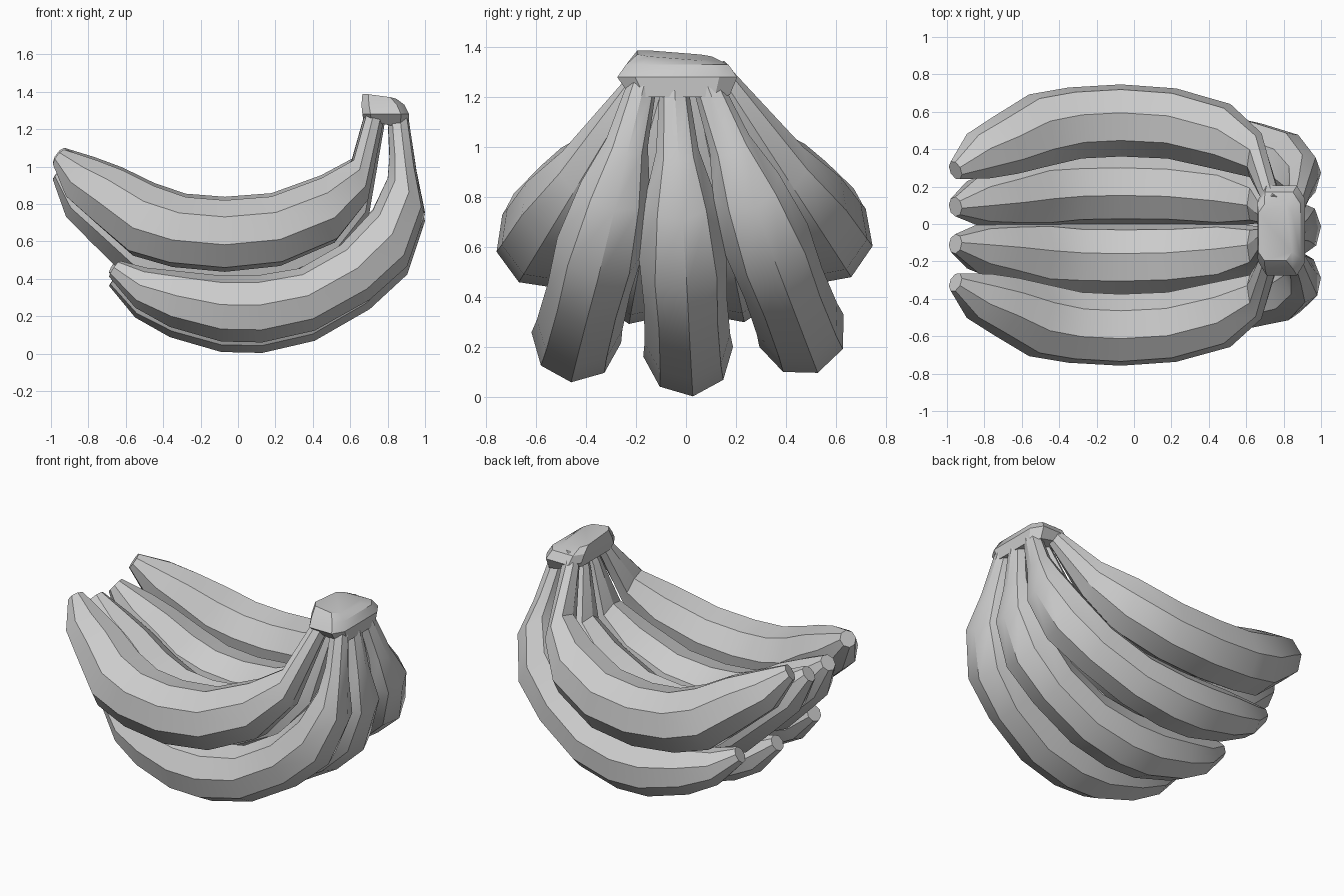
import bpy, bmesh, math
from mathutils import Vector, Matrix

cube = bpy.data.objects.get("Cube")
if cube:
    bpy.data.objects.remove(cube, do_unlink=True)

grey = bpy.data.materials.new("plain grey")
grey.use_nodes = True
colour = (0.6, 0.6, 0.6, 1)
grey.diffuse_color = colour
grey.node_tree.nodes["Principled BSDF"].inputs["Base Color"].default_value = colour
SIDES = 8


def loft(name, rings):
    """Skin a closed tube through rings of points, with flat end caps."""
    bm = bmesh.new()
    loops = [[bm.verts.new(p) for p in ring] for ring in rings]
    n = len(loops[0])
    for a, b in zip(loops, loops[1:]):
        for i in range(n):
            j = (i + 1) % n
            bm.faces.new((a[i], a[j], b[j], b[i]))
    bm.faces.new(loops[0])
    bm.faces.new(loops[-1])
    bmesh.ops.recalc_face_normals(bm, faces=bm.faces)
    mesh = bpy.data.meshes.new(name)
    bm.to_mesh(mesh)
    bm.free()
    mesh.materials.append(grey)
    obj = bpy.data.objects.new(name, mesh)
    bpy.context.collection.objects.link(obj)
    bpy.ops.object.select_all(action='DESELECT')
    obj.select_set(True)
    bpy.context.view_layer.objects.active = obj
    bpy.ops.object.shade_smooth_by_angle(angle=math.radians(30))


def banana(name, stations, pivot, swing, roll=0):
    """Octagonal rings, each from its inner to its outer (x, drop) point,
    swung sideways about a high pivot."""
    turn = Matrix.Rotation(math.radians(swing), 3, 'X')
    side = Vector((0, 1, 0))
    rings = []
    for (x1, d1), (x2, d2) in stations:
        inner, outer = Vector((x1, 0, -d1)), Vector((x2, 0, -d2))
        centre, spoke = (inner + outer) / 2, (outer - inner) / 2
        ring = []
        for k in range(SIDES):
            a = math.tau * k / SIDES + math.radians(roll)
            p = centre + math.cos(a) * spoke + math.sin(a) * spoke.length * side
            ring.append(turn @ p + Vector((0, *pivot)))
        rings.append(ring)
    loft(name, rings)


# Upper row: tip to stem
upper = [((-.92, .56), (-.99, .64)), ((-.74, .64), (-.92, .84)),
         ((-.59, .71), (-.79, .975)), ((-.425, .81), (-.585, 1.18)),
         ((-.265, .875), (-.365, 1.255)), ((-.07, .893), (-.07, 1.287)),
         ((.17, .87), (.235, 1.25)), ((.43, .755), (.53, 1.105)),
         ((.605, .635), (.695, .865)), ((.67, .36), (.78, .36)),
         ((.70, .29), (.79, .28))]
for i, (y, swing) in enumerate(((0, -31.3), (0, -10.2), (-.03, 11.8), (-.04, 33))):
    banana(f"upper_banana_{i + 1}", upper, (y, 1.56), swing)

# Lower row: tip to stem, each leaning from its own place under the crown
lower = [((-.63, 1.555), (-.69, 1.64)), ((-.49, 1.595), (-.55, 1.81)),
         ((-.27, 1.62), (-.365, 1.915)), ((-.09, 1.64), (-.09, 1.995)),
         ((.10, 1.64), (.13, 2.0)), ((.33, 1.60), (.41, 1.935)),
         ((.55, 1.47), (.705, 1.765)), ((.72, 1.28), (.905, 1.58)),
         ((.80, 1.10), (1.0, 1.295)), ((.81, .97), (.955, 1.06)),
         ((.80, .76), (.915, .78)), ((.79, .71), (.89, .71))]
for i, (y, z, swing, roll) in enumerate(((.02, 2.0, -14.6, 8),
                                         (-.09, 2.0, 3.1, 3),
                                         (-.19, 1.965, 21, 0))):
    banana(f"lower_banana_{i + 1}", lower, (y, z), swing, roll)

# Crown joining the stems: stacked rounded rectangles, the top one tilted
layers = [(.79, -.025, 1.225, .12, .20), (.79, -.035, 1.28, .125, .24),
          (.775, -.035, 1.33, .115, .205), (.755, -.045, 1.367, .09, .15)]
rings = []
for level, (cx, cy, z, hx, hy) in enumerate(layers):
    ring = []
    for sx, sy in ((1, .7), (.65, 1), (-.65, 1), (-1, .7),
                   (-1, -.7), (-.65, -1), (.65, -1), (1, -.7)):
        lift = 0
        if level == 0:
            lift = -.025 * sx
        elif level == 3:
            lift = -.012 * (sx + sy)
        ring.append(Vector((cx + sx * hx, cy + sy * hy, z + lift)))
    rings.append(ring)
loft("crown", rings)
